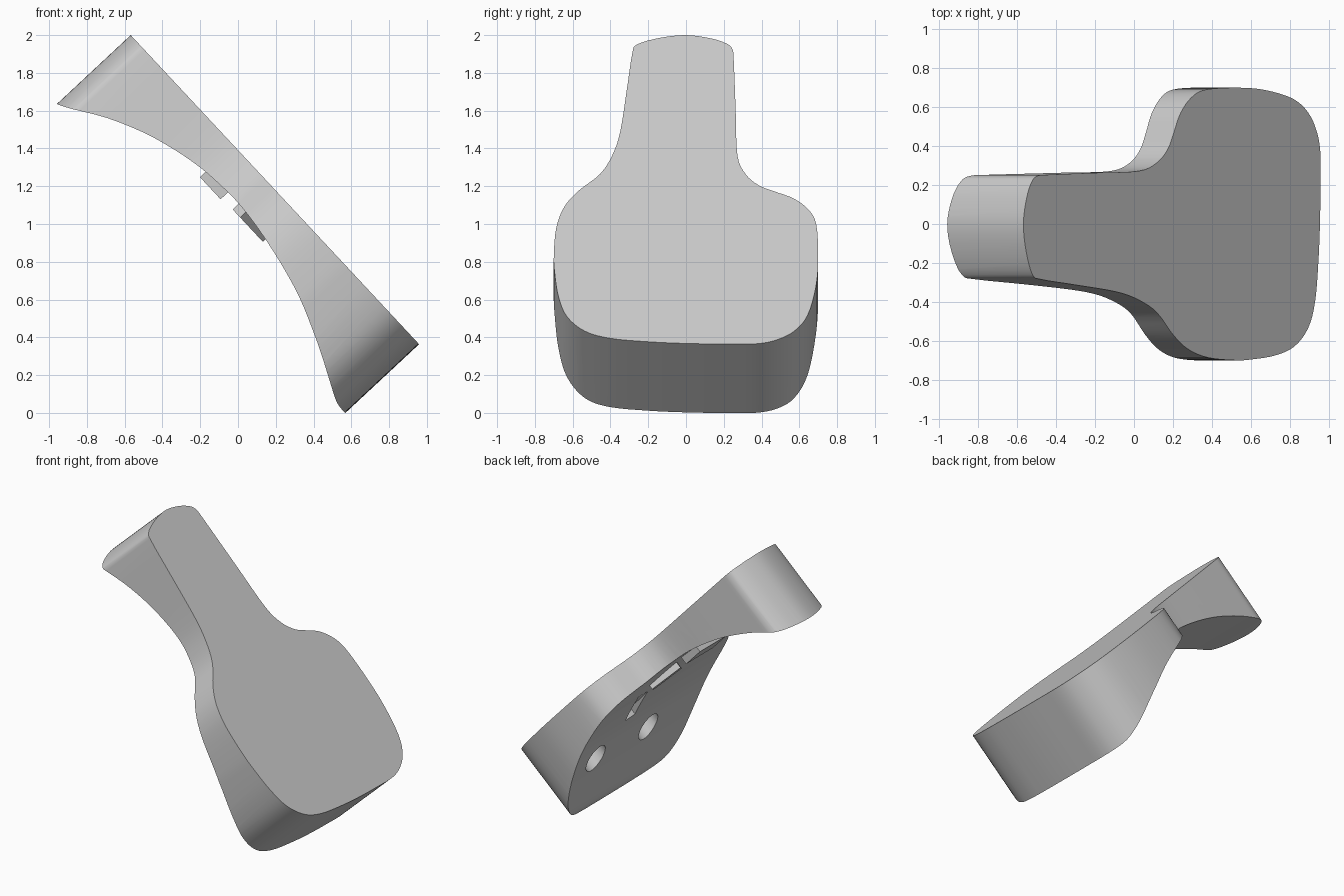
import bpy, bmesh, math
from mathutils import Vector, Matrix

cube = bpy.data.objects.get("Cube")
if cube:
    bpy.data.objects.remove(cube)

grey = bpy.data.materials.new("plain grey")
grey.use_nodes = True
COLOUR = (0.6, 0.6, 0.6, 1)
grey.diffuse_color = COLOUR
grey.node_tree.nodes["Principled BSDF"].inputs["Base Color"].default_value = COLOUR

# Sloping frame: u runs down the flat face, y across it, w into the thickness
U = Vector((0.682, 0, -0.731)).normalized()
Y = Vector((0, 1, 0))
W = Y.cross(U)
FRAME = Matrix.Translation((-0.568, 0, 2.0)) @ Matrix((U, Y, W)).transposed().to_4x4()


def spline(points, steps, closed):
    """Smooth curve through the points."""
    n, out = len(points), []
    pick = lambda i: Vector(points[i % n] if closed else points[max(0, min(n - 1, i))])
    for i in range(n if closed else n - 1):
        a, b, c, d = (pick(i + k) for k in (-1, 0, 1, 2))
        for s in range(steps):
            t = s / steps
            out.append(0.5 * (2 * b + (c - a) * t + (2 * a - 5 * b + 4 * c - d) * t * t
                              + (3 * b - a - 3 * c + d) * t ** 3))
    return out if closed else out + [pick(n - 1)]


# Paddle outline as (y, height of the flat face)
OUTLINE = [(0, 2), (.13, 1.983), (.215, 1.955), (.246, 1.925), (.253, 1.86), (.263, 1.6),
           (.272, 1.365), (.315, 1.265), (.385, 1.205), (.47, 1.172), (.57, 1.135), (.65, 1.075),
           (.69, .995), (.7, .82), (.688, .67), (.645, .52), (.575, .435), (.48, .387),
           (.37, .366), (.2, .365), (0, .368), (-.2, .377), (-.4, .395), (-.535, .433),
           (-.63, .51), (-.675, .615), (-.695, .74), (-.7, .83), (-.687, .98), (-.645, 1.09),
           (-.57, 1.175), (-.455, 1.265), (-.39, 1.365), (-.348, 1.49), (-.312, 1.72),
           (-.285, 1.9), (-.26, 1.95), (-.14, 1.985)]
# Thickness along the slope, hollowed in the middle
THICKNESS = [(0, .535), (.02, .525), (.08, .49), (.233, .392), (.424, .302), (.6, .245),
             (.764, .209), (.9, .195), (1.03, .19), (1.2, .204), (1.42, .242), (1.624, .294),
             (1.8, .361), (1.923, .414), (2.05, .475), (2.14, .518), (2.19, .533), (2.25, .535)]
stations = spline(THICKNESS, 3, False)


def thickness(u):
    for a, b in zip(stations, stations[1:]):
        if u <= b.x:
            return a.y + (b.y - a.y) * (u - a.x) / (b.x - a.x)
    return stations[-1].y


def finish(name, bm):
    bmesh.ops.recalc_face_normals(bm, faces=bm.faces)
    mesh = bpy.data.meshes.new(name)
    bm.to_mesh(mesh)
    bm.free()
    mesh.materials.append(grey)
    obj = bpy.data.objects.new(name, mesh)
    obj.matrix_world = FRAME
    bpy.context.collection.objects.link(obj)
    return obj


# Body: extruded outline, sliced across and hollowed on the back
bm = bmesh.new()
front = bm.faces.new([bm.verts.new(((2 - p.y) / 0.731, p.x, 0)) for p in spline(OUTLINE, 4, True)])
extruded = bmesh.ops.extrude_face_region(bm, geom=[front], use_keep_orig=True)["geom"]
back = [g for g in extruded if isinstance(g, bmesh.types.BMFace)][0]
bmesh.ops.translate(bm, verts=back.verts[:], vec=(0, 0, 1))
for s in stations[1:-1]:
    faces = [f for f in bm.faces if min(v.co.z for v in f.verts) > 0.99]
    edges = list({e for f in faces for e in f.edges})
    verts = list({v for f in faces for v in f.verts})
    bmesh.ops.bisect_plane(bm, geom=faces + edges + verts, dist=1e-5,
                           plane_co=(s.x, 0, 0), plane_no=(1, 0, 0))
for v in bm.verts:
    if v.co.z > 0.5:
        v.co.z = thickness(v.co.x)
body = finish("body", bm)


def bar(name, u, y, w, size, turn):
    """Box lying along the back, turned about the thickness direction."""
    bm = bmesh.new()
    bmesh.ops.create_cube(bm, size=1, matrix=Matrix.Translation((u, y, w))
                          @ Matrix.Rotation(math.radians(turn), 4, "Z")
                          @ Matrix.Diagonal((*size, 1)))
    return finish(name, bm)


# Cutters: two round sockets and a shallow slot continuing the arc of bars
cutters = [bar("slot_cutter", 1.40, 0.235, 0.32, (0.10, 0.30, 0.2), -98)]
for y in (0.46, -0.13):
    bm = bmesh.new()
    bmesh.ops.create_cone(bm, cap_ends=True, segments=32, radius1=0.095, radius2=0.095,
                          depth=0.4, matrix=Matrix.Translation((1.78, y, 0.4)))
    cutters.append(finish("socket_cutter", bm))
for cutter in cutters:
    cutter.hide_render = True
    cut = body.modifiers.new("cut", "BOOLEAN")
    cut.operation = "DIFFERENCE"
    cut.solver = "EXACT"
    cut.object = cutter

# Apply the cuts, then smooth the rounded walls and keep the rims sharp
bpy.context.view_layer.update()
body.data = bpy.data.meshes.new_from_object(
    body.evaluated_get(bpy.context.evaluated_depsgraph_get()))
body.modifiers.clear()
for cutter in cutters:
    bpy.data.objects.remove(cutter)
bpy.ops.object.select_all(action="DESELECT")
body.select_set(True)
bpy.context.view_layer.objects.active = body
bpy.ops.object.shade_smooth_by_angle(angle=math.radians(30))

# Raised bars that follow an arc across the back
bar("upper_bar", 0.88, -0.02, 0.195, (0.16, 0.30, 0.1), 0)
bar("middle_bar", 1.16, 0.14, 0.19, (0.09, 0.23, 0.09), -50)
